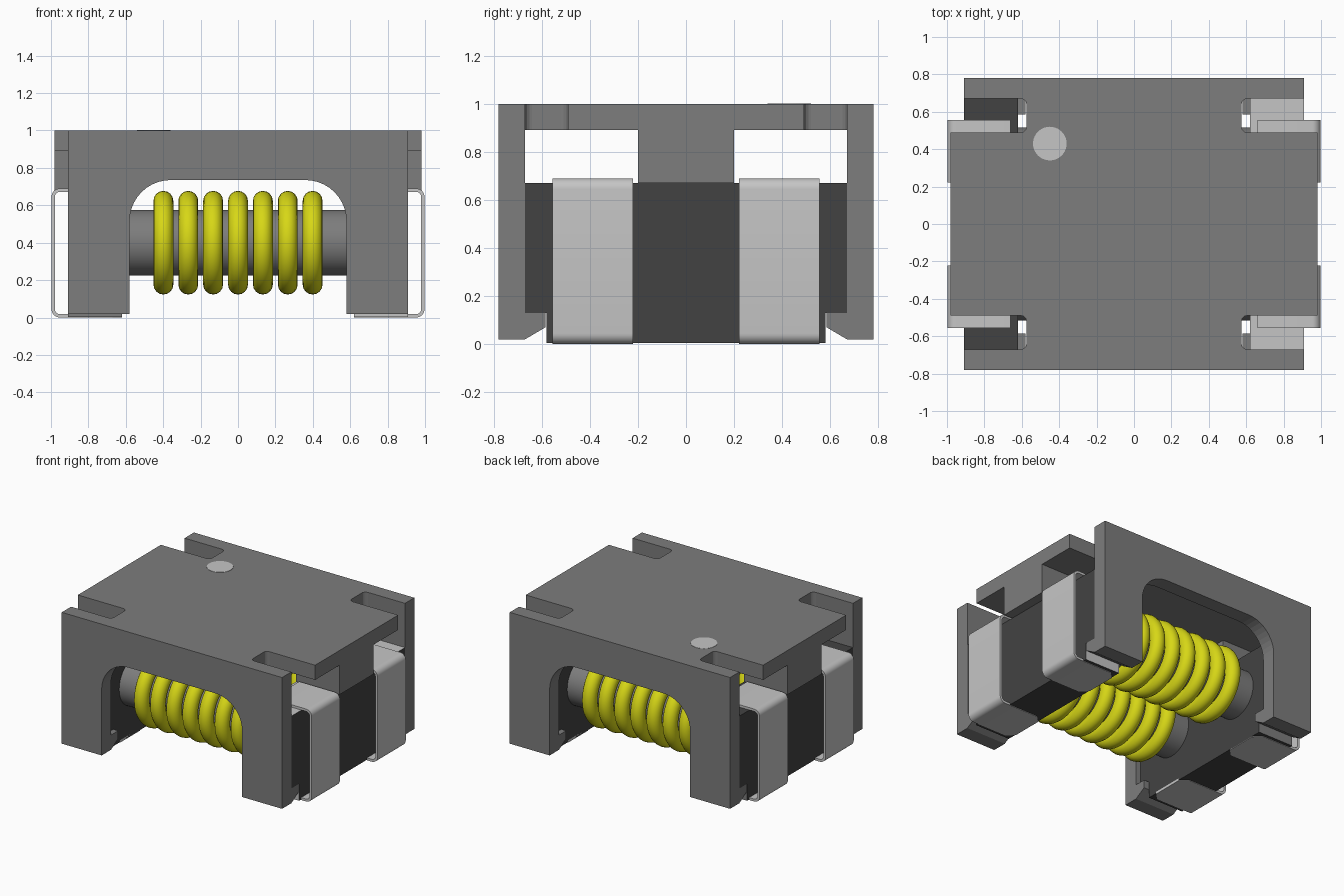
import bpy, bmesh, math
from mathutils import Vector

cube = bpy.data.objects.get("Cube")
if cube:
    bpy.data.objects.remove(cube)


def material(name, rgb):
    m = bpy.data.materials.new(name)
    m.use_nodes = True
    m.diffuse_color = (*rgb, 1)
    m.node_tree.nodes["Principled BSDF"].inputs["Base Color"].default_value = (*rgb, 1)
    return m


GREY = material("housing grey", (0.205, 0.205, 0.205))
DARK = material("ferrite dark grey", (0.055, 0.055, 0.055))
LIGHT = material("tin light grey", (0.56, 0.56, 0.56))
YELLOW = material("wire yellow", (0.68, 0.68, 0.008))


def rounded(corners, steps=8):
    """Polygon corners (a, b, radius) turned into points with filleted corners."""
    out = []
    for i, (a, b, r) in enumerate(corners):
        p = Vector((a, b))
        if not r:
            out.append(p)
            continue
        u = (Vector(corners[i - 1][:2]) - p).normalized()
        v = (Vector(corners[(i + 1) % len(corners)][:2]) - p).normalized()
        centre = p + (u + v) * r
        for k in range(steps + 1):
            t = k / steps * math.pi / 2
            out.append(centre - v * r * math.cos(t) - u * r * math.sin(t))
    return out


def prism(name, pts, axis, lo, hi, mats):
    """Extrude a flat outline along an axis."""
    place = {"x": lambda a, b, d: (d, a, b),
             "y": lambda a, b, d: (a, d, b),
             "z": lambda a, b, d: (a, b, d)}[axis]
    bm = bmesh.new()
    face = bm.faces.new([bm.verts.new(place(p[0], p[1], lo)) for p in pts])
    ext = bmesh.ops.extrude_face_region(bm, geom=[face])
    moved = [g for g in ext["geom"] if isinstance(g, bmesh.types.BMVert)]
    bmesh.ops.translate(bm, verts=moved, vec=place(0, 0, hi - lo))
    bmesh.ops.recalc_face_normals(bm, faces=bm.faces)
    mesh = bpy.data.meshes.new(name)
    bm.to_mesh(mesh)
    bm.free()
    ob = bpy.data.objects.new(name, mesh)
    bpy.context.collection.objects.link(ob)
    for m in mats:
        mesh.materials.append(m)
    return ob


def box(name, x, y, z, mat):
    pts = [(x[0], y[0]), (x[1], y[0]), (x[1], y[1]), (x[0], y[1])]
    return prism(name, pts, "z", *z, [mat])


def smooth(ob):
    bpy.ops.object.select_all(action="DESELECT")
    ob.select_set(True)
    bpy.context.view_layer.objects.active = ob
    bpy.ops.object.shade_smooth_by_angle()


# Cover top with four open slots
quarter = rounded([(0.98, 0, 0), (0.98, 0.49, 0), (0.575, 0.49, 0.03), (0.575, 0.67, 0.03),
                   (0.91, 0.67, 0), (0.91, 0.78, 0), (0, 0.78, 0)], 4)[1:-1]
half = [(x, y) for x, y in quarter] + [(-x, y) for x, y in reversed(quarter)]
outline = half + [(-x, -y) for x, y in half]
prism("cover_top", outline, "z", 0.89, 1.0, [GREY])

# Polarity dot
dot = [(-0.45 + 0.09 * math.cos(k * math.tau / 40), 0.43 + 0.09 * math.sin(k * math.tau / 40))
       for k in range(40)]
prism("marker_dot", dot, "z", 0.996, 1.002, [LIGHT])

# Arched walls with snap hooks
arch = rounded([(-0.91, 0.02, 0), (-0.58, 0.02, 0), (-0.58, 0.735, 0.22), (0.58, 0.735, 0.22),
                (0.58, 0.02, 0), (0.91, 0.02, 0), (0.91, 0.89, 0), (-0.91, 0.89, 0)], 10)
hook = [(0.67, 0.02), (0.585, 0.07), (0.585, 0.13), (0.67, 0.13)]
for sy, end in ((-1, "front"), (1, "back")):
    prism(end + "_wall", arch, "y", *sorted((sy * 0.67, sy * 0.78)), [GREY])
    for sx, side in ((-1, "right"), (1, "left")):
        prism(f"{end}_{side}_hook", [(sy * a, b) for a, b in hook], "x",
              *sorted((sx * 0.58, sx * 0.91)), [GREY])

# Core end blocks, cover tabs and terminals
core_half = [(0.58, 0.004), (0.58, 0.13), (0.67, 0.13), (0.67, 0.67)]
core = core_half + [(-a, b) for a, b in reversed(core_half)]
clip = rounded([(0.66, 0.69, 0), (0.997, 0.69, 0.045), (0.997, 0, 0.045), (0.78, 0, 0),
                (0.78, 0.018, 0), (0.979, 0.018, 0.027), (0.979, 0.672, 0.027), (0.66, 0.672, 0)])
foot = [(0.8, -0.167), (0.8, 0.167), (0.67, 0.167), (0.62, 0.117), (0.62, -0.117), (0.67, -0.167)]
for sx, side in ((-1, "right"), (1, "left")):
    block = prism(side + "_core_block", core, "x", *sorted((sx * 0.62, sx * 0.91)),
                  [DARK, LIGHT if sx > 0 else GREY])
    for f in block.data.polygons:
        top = sx > 0 and f.normal.z > 0.5
        f.material_index = int(top or abs(f.normal.y) > 0.5)
    box(side + "_cover_tab", sorted((sx * 0.62, sx * 0.98)), (-0.2, 0.2), (0.67, 0.89), GREY)
    for sy, end in ((-1, "front"), (1, "back")):
        c = sy * 0.388
        smooth(prism(f"{end}_{side}_terminal", [(sx * x, z) for x, z in clip],
                     "y", c - 0.167, c + 0.167, [LIGHT]))
        prism(f"{end}_{side}_terminal_foot", [(sx * x, y + c) for x, y in foot],
              "z", 0, 0.018, [LIGHT])

# Rods with wire turns
for y, end in ((-0.34, "front"), (0.34, "back")):
    bpy.ops.mesh.primitive_cylinder_add(vertices=48, radius=0.176, depth=1.26,
                                        location=(0, y, 0.4), rotation=(0, math.pi / 2, 0))
    rod = bpy.context.object
    rod.name = end + "_rod"
    rod.data.materials.append(GREY)
    smooth(rod)
    for i in range(7):
        bpy.ops.mesh.primitive_torus_add(major_segments=48, minor_segments=16,
                                         major_radius=0.224, minor_radius=0.053,
                                         location=((i - 3) * 0.133, y, 0.4),
                                         rotation=(0, math.pi / 2, 0))
        turn = bpy.context.object
        turn.name = f"{end}_wire_turn_{i + 1}"
        turn.data.materials.append(YELLOW)
        smooth(turn)
